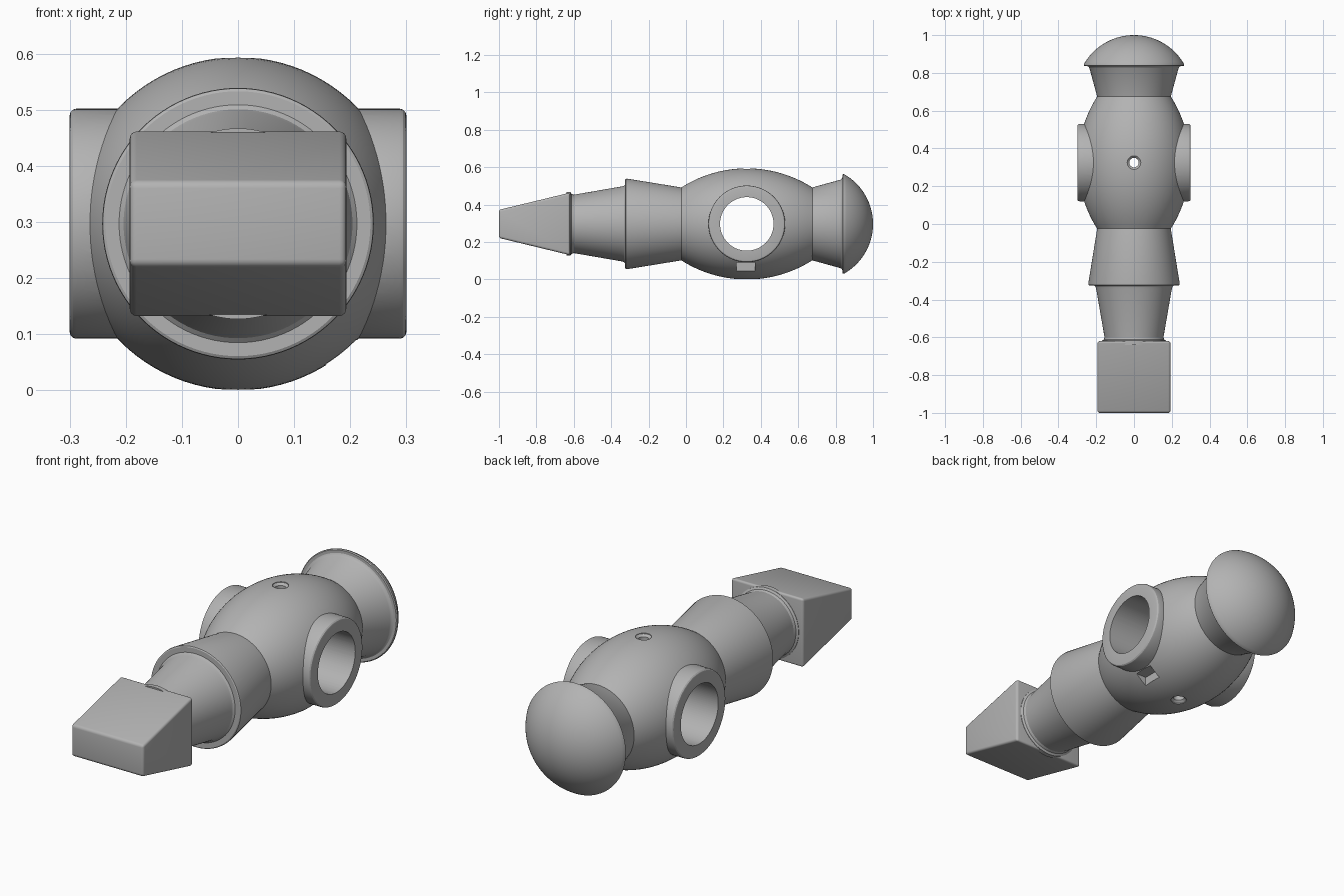
import bpy, bmesh, math
from mathutils import Vector, Matrix

cube = bpy.data.objects.get("Cube")
if cube:
    bpy.data.objects.remove(cube, do_unlink=True)

AXIS_Z = 0.297      # height of the long axis
BORE_Y = 0.325      # rod hole position along the body

grey = bpy.data.materials.new("mid grey")
grey.use_nodes = True
grey.diffuse_color = (0.45, 0.45, 0.45, 1)
grey.node_tree.nodes["Principled BSDF"].inputs["Base Color"].default_value = grey.diffuse_color


def finish(name, bm):
    bmesh.ops.recalc_face_normals(bm, faces=bm.faces)
    mesh = bpy.data.meshes.new(name)
    bm.to_mesh(mesh)
    bm.free()
    mesh.materials.append(grey)
    obj = bpy.data.objects.new(name, mesh)
    bpy.context.collection.objects.link(obj)
    return obj


def lathe(name, profile, axis, centre, steps=96):
    """Revolve (distance along axis, radius) points around an axis."""
    bm = bmesh.new()
    verts = [bm.verts.new((r, 0, t)) for t, r in profile]
    edges = [bm.edges.new(pair) for pair in zip(verts, verts[1:])]
    bmesh.ops.spin(bm, geom=verts + edges, cent=(0, 0, 0), axis=(0, 0, 1),
                   angle=math.tau, steps=steps)
    bmesh.ops.remove_doubles(bm, verts=bm.verts, dist=1e-5)
    turn = Vector((0, 0, 1)).rotation_difference(Vector(axis)).to_matrix().to_4x4()
    bm.transform(Matrix.Translation(centre) @ turn)
    return finish(name, bm)


def box(name, centre, size):
    bm = bmesh.new()
    bmesh.ops.create_cube(bm, size=1)
    bm.transform(Matrix.Translation(centre) @ Matrix.Diagonal((*size, 1)))
    return finish(name, bm)


def select(obj):
    bpy.ops.object.select_all(action='DESELECT')
    obj.select_set(True)
    bpy.context.view_layer.objects.active = obj


def combine(obj, tool, operation):
    tool.hide_render = True
    select(obj)
    mod = obj.modifiers.new(tool.name, 'BOOLEAN')
    mod.operation = operation
    mod.solver = 'EXACT'
    mod.object = tool
    bpy.ops.object.modifier_apply(modifier=mod.name)
    bpy.data.objects.remove(tool, do_unlink=True)


# Body: leg, skirt, barrel torso, neck and domed head in one profile
profile = [(-0.64, 0), (-0.64, 0.17), (-0.618, 0.17), (-0.612, 0.16), (-0.6, 0.156),
           (-0.345, 0.2), (-0.332, 0.204), (-0.325, 0.212), (-0.325, 0.236),
           (-0.322, 0.241), (-0.315, 0.242)]
# barrel arc
half, bulge = 0.35, 0.102
radius = (half ** 2 + bulge ** 2) / (2 * bulge)
for i in range(33):
    d = half * (i / 16 - 1)
    profile.append((BORE_Y + d, AXIS_Z - radius + math.sqrt(radius ** 2 - d ** 2)))
profile += [(0.825, 0.236), (0.832, 0.241), (0.836, 0.248), (0.836, 0.262), (0.84, 0.266)]
# dome arc
rim, height = 0.265, 0.153
radius = (rim ** 2 + height ** 2) / (2 * height)
sweep = math.asin(rim / radius)
for i in range(25):
    a = sweep * (1 - i / 24)
    profile.append((1 - radius + radius * math.cos(a), radius * math.sin(a)))
body = lathe("body", profile, (0, 1, 0), (0, 0, AXIS_Z))

# Rod sleeve with rounded rims
centre = (0, BORE_Y, AXIS_Z)
end = [(0.3, 0), (0.3, 0.193), (0.2985, 0.199), (0.294, 0.2035), (0.288, 0.205)]
sleeve = lathe("sleeve", end + [(-t, r) for t, r in reversed(end)], (1, 0, 0), centre)
combine(body, sleeve, 'UNION')

# Rod bore
bore = lathe("bore_cutter", [(-0.4, 0), (-0.4, 0.143), (0.4, 0.143), (0.4, 0)],
             (1, 0, 0), centre)
combine(body, bore, 'DIFFERENCE')

# Countersunk pin hole
end = [(0.35, 0), (0.35, 0.036), (0.292, 0.036), (0.282, 0.025)]
pin = lathe("pin_cutter", end + [(-t, r) for t, r in reversed(end)], (0, 0, 1), centre, 32)
combine(body, pin, 'DIFFERENCE')

# Small notch under the left sleeve
notch = box("notch_cutter", (0.255, 0.32, 0.068), (0.2, 0.1, 0.044))
combine(body, notch, 'DIFFERENCE')
body.name = "body"
select(body)
bpy.ops.object.shade_smooth_by_angle(angle=math.radians(25))

# Wedge foot
foot = box("foot", (0, -0.81, AXIS_Z), (0.386, 0.38, 0.334))
for v in foot.data.vertices:
    if v.co.y < -0.9:
        v.co.z = AXIS_Z + 0.45 * (v.co.z - AXIS_Z)
bevel = foot.modifiers.new("rounded_edges", 'BEVEL')
bevel.width = 0.012
bevel.segments = 4
bevel.limit_method = 'ANGLE'
bevel.angle_limit = math.radians(20)
select(foot)
bpy.ops.object.modifier_apply(modifier=bevel.name)
bpy.ops.object.shade_smooth_by_angle(angle=math.radians(30))
